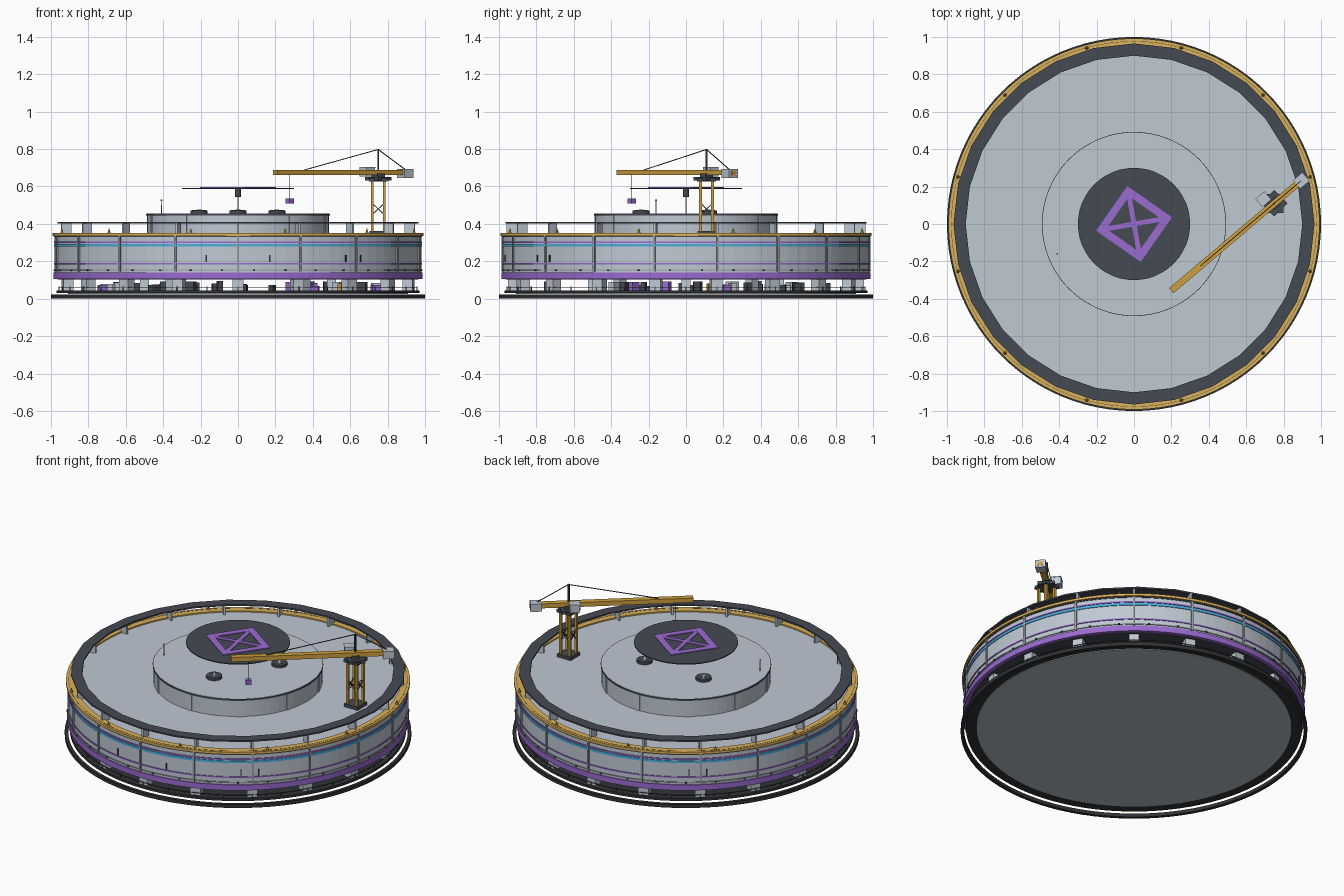
import bpy, bmesh, math, random
from mathutils import Matrix, Vector

cube = bpy.data.objects.get("Cube")
if cube:
    bpy.data.objects.remove(cube, do_unlink=True)


def material(name, r, g, b):
    m = bpy.data.materials.new(name)
    m.use_nodes = True
    m.diffuse_color = (r, g, b, 1)
    bsdf = next(n for n in m.node_tree.nodes if n.type == 'BSDF_PRINCIPLED')
    bsdf.inputs["Base Color"].default_value = (r, g, b, 1)
    return m


LIGHT = material("light grey", .52, .58, .65)
UNDER = material("underside grey", .46, .52, .54)
MID = material("mid grey", .32, .35, .37)
DARK = material("dark slate", .06, .067, .085)
BLACK = material("near black", .03, .032, .036)
PURPLE = material("purple", .32, .145, .62)
GOLD = material("pale gold", .70, .44, .10)
AMBER = material("amber", .62, .35, .05)
CYAN = material("cyan", .07, .42, .74)


def finish(name, bm, mat):
    bmesh.ops.recalc_face_normals(bm, faces=bm.faces)
    mesh = bpy.data.meshes.new(name)
    bm.to_mesh(mesh)
    bm.free()
    mesh.materials.append(mat)
    obj = bpy.data.objects.new(name, mesh)
    bpy.context.scene.collection.objects.link(obj)
    return obj


def ring(name, r0, r1, z0, z1, mat, seg=96):
    """Ring of rectangular section."""
    bm = bmesh.new()
    loops = []
    for i in range(seg):
        a = 2 * math.pi * i / seg
        loops.append([bm.verts.new((r * math.cos(a), r * math.sin(a), z))
                      for r, z in ((r0, z0), (r1, z0), (r1, z1), (r0, z1))])
    for i in range(seg):
        p, q = loops[i], loops[(i + 1) % seg]
        for k in range(4):
            n = (k + 1) % 4
            bm.faces.new((p[k], q[k], q[n], p[n]))
    return finish(name, bm, mat)


def cones(name, items, mat, seg=16):
    """Items are (x, y, z0, z1, bottom radius, top radius)."""
    bm = bmesh.new()
    for x, y, z0, z1, ra, rb in items:
        bmesh.ops.create_cone(bm, cap_ends=True, segments=seg, radius1=ra, radius2=rb,
                              depth=z1 - z0, matrix=Matrix.Translation((x, y, (z0 + z1) / 2)))
    return finish(name, bm, mat)


def disc(name, r, z0, z1, mat, seg=96):
    return cones(name, [(0, 0, z0, z1, r, r)], mat, seg)


def boxes(name, items, mat):
    """Items are (centre, size, turn about z)."""
    bm = bmesh.new()
    for loc, size, turn in items:
        bmesh.ops.create_cube(bm, size=1, matrix=Matrix.Translation(loc)
                              @ Matrix.Rotation(turn, 4, 'Z') @ Matrix.Diagonal((*size, 1)))
    return finish(name, bm, mat)


def beams(name, pairs, width, mat):
    """Square bars between pairs of points."""
    bm = bmesh.new()
    for a, b in pairs:
        a, b = Vector(a), Vector(b)
        d = b - a
        bmesh.ops.create_cube(bm, size=1, matrix=Matrix.Translation((a + b) / 2)
                              @ d.to_track_quat('Z', 'Y').to_matrix().to_4x4()
                              @ Matrix.Diagonal((width, width, d.length, 1)))
    return finish(name, bm, mat)


def around(count, start, r, z, size):
    """Boxes spread round the centre; size is radial, tangential, height."""
    out = []
    for i in range(count):
        a = math.radians(start + 360 * i / count)
        out.append(((r * math.cos(a), r * math.sin(a), z), size, a))
    return out


# Base: loose outer ring, floor and guard rail
ring("base_ring", .980, 1, 0, .022, BLACK)
disc("floor_slab", .970, .030, .045, BLACK)
disc("floor_underside", .91, .025, .031, UNDER)
ring("guard_rail", .953, .958, .060, .063, DARK)
boxes("guard_rail_posts", around(36, 0, .956, .055, (.005, .005, .02)), DARK)

# Undercroft: pillars and scattered equipment
boxes("outer_pillars", around(18, 10, .925, .078, (.055, .06, .07)), LIGHT)
boxes("inner_pillars", around(8, 0, .5, .078, (.05, .05, .07)), LIGHT)
random.seed(4)
for name, mat, count in (("dark_equipment", DARK, 22), ("light_equipment", LIGHT, 10),
                         ("purple_equipment", PURPLE, 6), ("amber_equipment", AMBER, 2)):
    crates = []
    for i in range(count):
        a, r, h = random.uniform(0, 6.28), random.uniform(.35, .82), random.uniform(.025, .05)
        crates.append(((r * math.cos(a), r * math.sin(a), .044 + h / 2),
                       (random.uniform(.02, .06), random.uniform(.02, .05), h), a))
    boxes(name, crates, mat)

# Main drum wall, bands and stripes
disc("main_drum", .98, .108, .343, LIGHT)
disc("drum_underside", .965, .102, .109, DARK)
ring("skirt_band", .965, .987, .105, .140, PURPLE)
ring("skirt_trim", .97, .985, .150, .157, MID)
for name, z, h, mat in (("low_stripe", .183, .008, PURPLE), ("cyan_stripe", .278, .015, CYAN),
                        ("high_stripe", .297, .008, PURPLE)):
    ring(name, .97, .9845, z, z + h, mat)
boxes("wall_ribs", around(18, 10, .98, .24, (.014, .012, .19)), MID)
slits = [b for t in (-100, -80, -54, -48, 126, 132)
         for b in around(1, t, .979, .215, (.010, .008, .04))]
boxes("wall_slits", slits, BLACK)
boxes("skirt_bolts", around(36, 5, .985, .153, (.008, .012, .008)), DARK)

# Gold roof edge with small beacons
ring("roof_edge_shadow", .95, .984, .329, .336, DARK)
ring("roof_edge", .940, .992, .336, .351, GOLD)
ring("roof_edge_groove", .9755, .9775, .350, .352, DARK)
beacons = [(.975 * math.cos(math.radians(t)), .975 * math.sin(math.radians(t)),
            .35, .375, .010, .002) for t in range(15, 375, 30)]
cones("edge_beacons", beacons, AMBER, 6)

# Raised dark walkway on radial fins
ring("walkway", .90, .965, .402, .411, DARK, 28)
boxes("walkway_fins", around(18, 10, .932, .373, (.055, .012, .06)), LIGHT)

# Upper drum with dark rim line, fans and aerial
disc("upper_drum", .487, .34, .449, LIGHT)
disc("upper_drum_rim", .492, .445, .454, DARK)
disc("upper_drum_roof", .489, .450, .456, LIGHT)
boxes("upper_drum_ribs", around(10, 18, .484, .393, (.012, .03, .102)), LIGHT)
spots = [(.24 * math.cos(math.radians(t)), .24 * math.sin(math.radians(t)))
         for t in (-90, 30, 150)]
cones("roof_fans", [(x, y, .448, .472, .046, .046) for x, y in spots], DARK, 20)
cones("fan_hubs", [(x, y, .47, .476, .014, .012) for x, y in spots], LIGHT, 12)
boxes("fan_blades", [((x, y, .473), (.075, .007, .003), t)
                     for x, y in spots for t in (0, math.pi / 3, -math.pi / 3)], MID)
cones("aerial", [(-.41, -.16, .448, .53, .003, .002)], LIGHT, 8)
cones("aerial_tip", [(-.41, -.16, .522, .530, .005, .005)], LIGHT, 8)

# Landing pad on a central post, with painted crossed frame
cones("pad_post", [(0, 0, .448, .55, .004, .004)], LIGHT, 12)
cones("pad_hub", [(0, 0, .545, .588, .015, .015)], DARK, 12)
disc("landing_pad", .30, .586, .592, DARK, 48)
spin = math.radians(10)
corners = [Vector((.178 * math.cos(spin + k * math.pi / 2),
                   .178 * math.sin(spin + k * math.pi / 2), 0)) for k in range(4)]
marks = []
for k in range(4):
    p, q = corners[k], corners[(k + 1) % 4]
    d = q - p
    mid = (p + q) / 2
    marks.append(((mid.x, mid.y, .594), (d.length + .038, .040, .005), math.atan2(d.y, d.x)))
for p, q in ((corners[0], corners[2]), (corners[1], corners[3])):
    d = q - p
    marks.append(((0, 0, .5935), (d.length, .026, .005), math.atan2(d.y, d.x)))
boxes("pad_marking", marks, PURPLE)

# Crane: tower, slewing platform, jib and stays
cx, cy, turn = .75, .11, math.atan2(.61, .72)


def along(s, z, side=0):
    return (cx + s * math.cos(turn) - side * math.sin(turn),
            cy + s * math.sin(turn) + side * math.cos(turn), z)


w = .032
feet = [(cx + sx * w, cy + sy * w) for sx, sy in ((-1, -1), (1, -1), (1, 1), (-1, 1))]
boxes("crane_base", [((cx, cy, .352), (.095, .095, .022), 0)], DARK)
beams("crane_legs", [((x, y, .35), (x, y, .635)) for x, y in feet], .015, AMBER)
braces = []
for k in range(4):
    p, q = feet[k], feet[(k + 1) % 4]
    braces += [((*p, .45), (*q, .51)), ((*q, .45), (*p, .51))]
beams("crane_braces", braces, .005, DARK)
boxes("crane_platform", [((cx, cy, .637), (.10, .10, .018), 0),
                         ((cx, cy, .642), (.10, .10, .018), math.pi / 4)], DARK)
boxes("crane_turret", [((cx, cy, .657), (.05, .05, .025), turn)], DARK)
boxes("crane_cab", [(along(-.03, .677, .055), (.06, .055, .045), turn)], LIGHT)
boxes("crane_cab_roof", [(along(-.03, .702, .055), (.063, .058, .006), turn)], LIGHT)
boxes("crane_jib", [(along(-.262, .675), (.92, .036, .028), turn)], AMBER)
boxes("crane_counterweight", [(along(.19, .670), (.065, .060, .048), turn)], LIGHT)
boxes("counterweight_plate", [(along(.223, .670), (.004, .028, .024), turn)], AMBER)
beams("crane_king_post", [((cx, cy, .65), (cx, cy, .80))], .010, BLACK)
beams("crane_stays", [(along(0, .798), along(-.52, .688)),
                      (along(0, .798), along(.19, .69))], .004, BLACK)
beams("hook_cable", [(along(-.62, .67), along(-.62, .53))], .0015, BLACK)
boxes("hook_block", [(along(-.62, .523), (.032, .032, .028), turn)], PURPLE)
